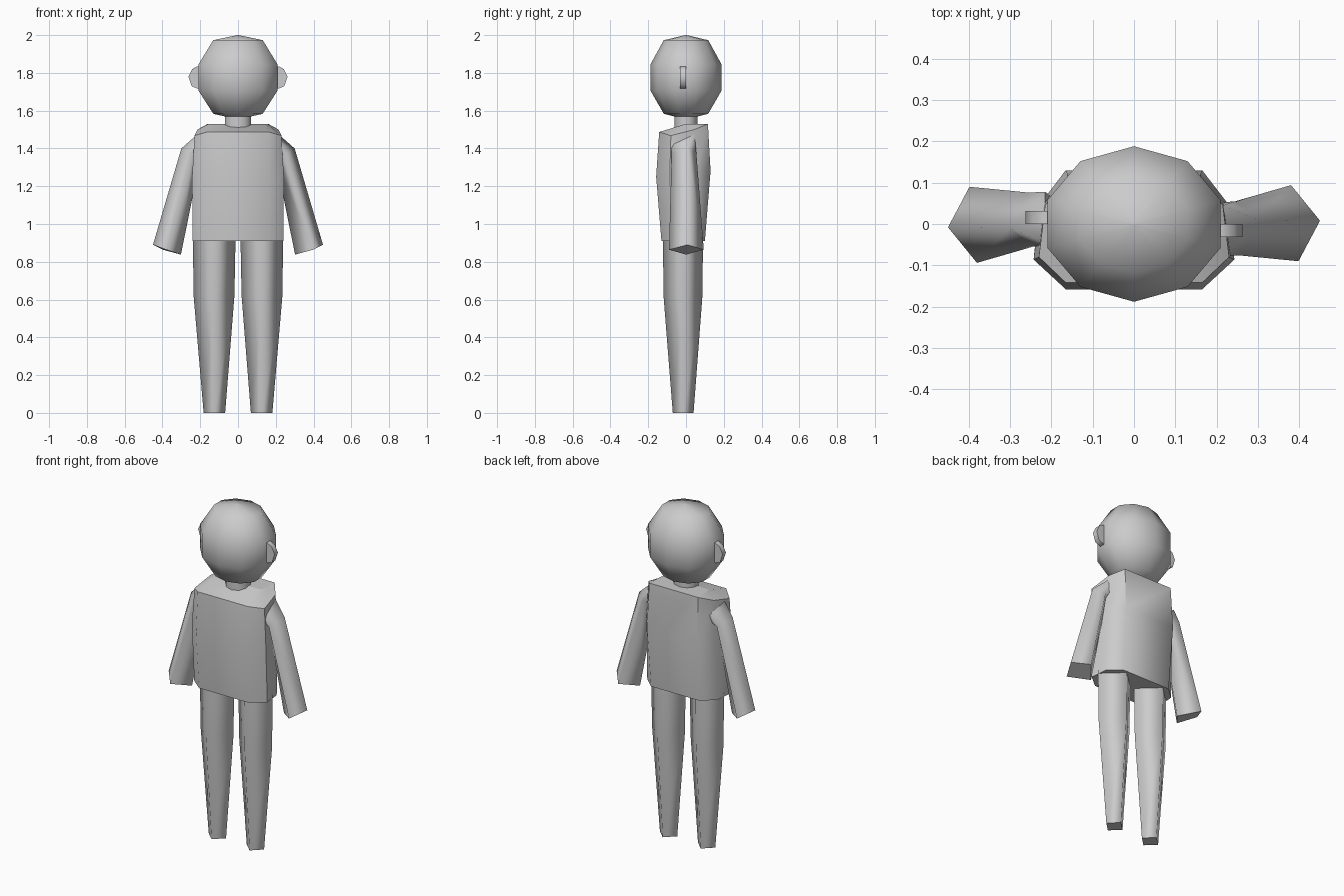
import bpy, bmesh
from math import sin, cos, pi, radians

if "Cube" in bpy.data.objects:
    bpy.data.objects.remove(bpy.data.objects["Cube"])


def loft(name, rings, sharp=180, smooth_caps=False):
    """Skin equal-length point rings; edges steeper than `sharp` degrees stay crisp."""
    bm = bmesh.new()
    loops = [[bm.verts.new(p) for p in ring] for ring in rings]
    n = len(loops[0])
    for a, b in zip(loops, loops[1:]):
        for i in range(n):
            j = (i + 1) % n
            bm.faces.new((a[i], a[j], b[j], b[i])).smooth = True
    for cap in (loops[0][::-1], loops[-1]):
        bm.faces.new(cap).smooth = smooth_caps
    bmesh.ops.recalc_face_normals(bm, faces=bm.faces)
    for e in bm.edges:
        e.smooth = e.calc_face_angle(0) < radians(sharp)
    mesh = bpy.data.meshes.new(name)
    bm.to_mesh(mesh)
    bm.free()
    obj = bpy.data.objects.new(name, mesh)
    bpy.context.collection.objects.link(obj)
    return obj


def ellipse(cx, cy, z, rx, ry, n, start=0.0):
    return [(cx + rx * cos(start + 2 * pi * i / n),
             cy + ry * sin(start + 2 * pi * i / n), z) for i in range(n)]


def turned_copy(obj, name):
    """The other side is the same part turned half a turn about z."""
    other = bpy.data.objects.new(name, obj.data)
    other.rotation_euler.z = pi
    bpy.context.collection.objects.link(other)


# Head: ten-sided smooth ball with few rings
profile = [(1.555, 0.004), (1.583, 0.137), (1.706, 0.22), (1.845, 0.22),
           (1.973, 0.138), (2.0, 0.004)]
loft("head", [ellipse(0, 0, z, r, r * 0.855, 10, pi / 2) for z, r in profile],
     smooth_caps=True)

# Neck
loft("neck", [ellipse(0, 0, z, 0.072, 0.062, 10, pi / 2) for z in (1.48, 1.58)])

# Ear: thin half-disc outline given thickness in y
outline = [(0.19, 1.835), (0.215, 1.835), (0.243, 1.82), (0.262, 1.78),
           (0.246, 1.73), (0.215, 1.717), (0.19, 1.717)]
ear = loft("right_ear", [[(x, y, z) for x, z in outline] for y in (-0.031, 0.0)])
turned_copy(ear, "left_ear")


# Torso: chamfered box; each half-ring is front, front side, back side, back
def torso_ring(*half):
    return [(x, y, z) for x, y, z in half] + [(-x, y, z) for x, y, z in half[::-1]]


loft("torso", [
    torso_ring((0.165, -0.13, 0.91), (0.24, -0.068, 0.91),
               (0.23, 0.035, 0.91), (0.16, 0.10, 0.91)),
    torso_ring((0.165, -0.158, 1.25), (0.243, -0.086, 1.25),
               (0.225, 0.052, 1.28), (0.165, 0.13, 1.28)),
    torso_ring((0.165, -0.142, 1.487), (0.23, -0.08, 1.468),
               (0.215, 0.045, 1.50), (0.16, 0.116, 1.53)),
    # raised flat behind the sloping collar
    torso_ring((0.15, 0.0, 1.53), (0.155, 0.02, 1.53),
               (0.157, 0.06, 1.53), (0.155, 0.11, 1.53))], sharp=50)

# Arm: four-sided, twisting from the shoulder into a diamond at the wrist
# (each section: outer, back, inner, front corner)
arm = loft("right_arm", [
    [(0.215, 0.045, 1.475), (0.19, 0.05, 1.40), (0.17, -0.04, 1.37), (0.215, -0.078, 1.43)],
    [(0.30, 0.01, 1.40), (0.245, 0.055, 1.375), (0.20, 0.0, 1.345), (0.255, -0.076, 1.37)],
    [(0.45, 0.008, 0.89), (0.38, 0.094, 0.864), (0.302, 0.0, 0.838), (0.398, -0.09, 0.864)]])
turned_copy(arm, "left_arm")

# Legs: four-sided diamonds tapering below the thigh
levels = [(0.0, 0.125, -0.015, 0.057, 0.055),
          (0.62, 0.127, -0.016, 0.108, 0.103),
          (0.93, 0.126, -0.016, 0.113, 0.106)]
for side, name in ((1, "right_leg"), (-1, "left_leg")):
    loft(name, [ellipse(side * cx, cy, z, rx, ry, 4) for z, cx, cy, rx, ry in levels])
